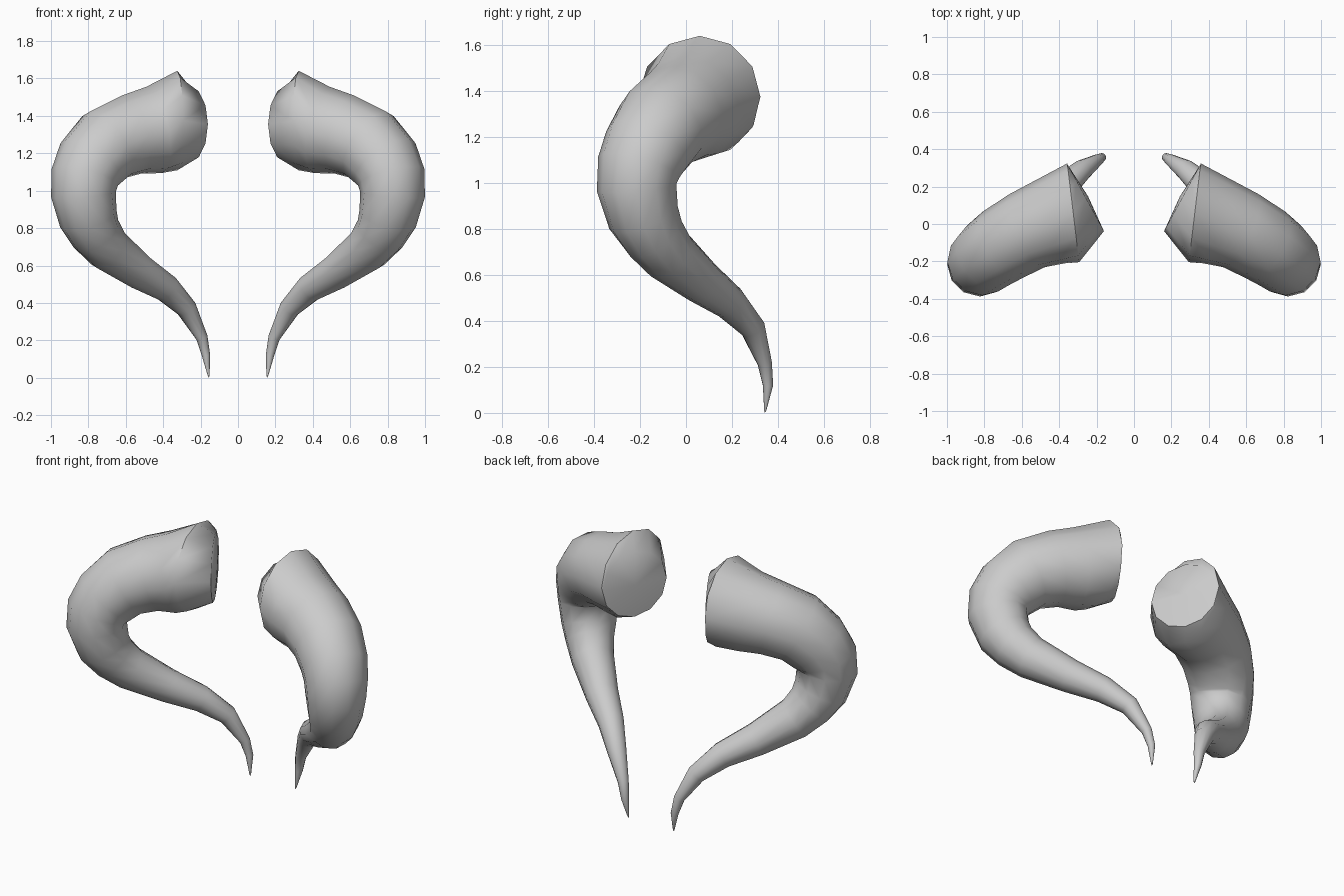
import bpy, bmesh, math
from mathutils import Vector

if "Cube" in bpy.data.objects:
    bpy.data.objects.remove(bpy.data.objects["Cube"])

# Horn centre line: x, y, z, radius (cut root -> flared rim -> bend -> thin tip)
PATH = [
    (0.258, 0.14, 1.355, 0.20),
    (0.325, 0.06, 1.375, 0.262),
    (0.45, 0.01, 1.325, 0.232),
    (0.57, -0.035, 1.30, 0.214),
    (0.70, -0.11, 1.245, 0.204),
    (0.785, -0.17, 1.15, 0.192),
    (0.82, -0.205, 1.07, 0.18),
    (0.826, -0.215, 0.98, 0.171),
    (0.80, -0.185, 0.85, 0.155),
    (0.76, -0.14, 0.77, 0.138),
    (0.695, -0.075, 0.69, 0.122),
    (0.53, 0.07, 0.568, 0.095),
    (0.385, 0.19, 0.48, 0.075),
    (0.275, 0.29, 0.37, 0.055),
    (0.193, 0.343, 0.215, 0.031),
    (0.171, 0.357, 0.12, 0.022),
    (0.157, 0.345, 0.012, 0.005),
]
# The first two rings are turned so the root is cut square to the horn
TURNED = {0: Vector((0.88, -0.48, 0.0)), 1: Vector((1.0, -0.12, 0.0))}
ROOT = Vector((0.245, 0.147, 1.355))
TIP = Vector((0.156, 0.343, 0.0))
SIDES = 12
PLANE_NORMAL = Vector((0.5, 0.85, 0.0))


def build_horn(name, side):
    def place(v):
        return (v.x * side, v.y, v.z)

    bm = bmesh.new()
    pts = [Vector(p[:3]) for p in PATH]
    rings = []
    for i, c in enumerate(pts):
        # Ring perpendicular to the local direction of the horn
        t = TURNED.get(i, pts[min(i + 1, len(pts) - 1)] - pts[max(i - 1, 0)])
        if i == 2:
            t = pts[3] - pts[2]
        t = t.normalized()
        u = (PLANE_NORMAL - t * PLANE_NORMAL.dot(t)).normalized()
        w = t.cross(u)
        r = PATH[i][3] * 1.015
        ring = []
        for k in range(SIDES):
            a = 2 * math.pi * k / SIDES
            ring.append(bm.verts.new(place(c + (u * math.cos(a) + w * math.sin(a)) * r)))
        rings.append(ring)

    # Skin between the rings
    for a, b in zip(rings, rings[1:]):
        for k in range(SIDES):
            n = (k + 1) % SIDES
            bm.faces.new((a[k], a[n], b[n], b[k]))

    # Slightly domed root and pointed tip
    for ring, point in ((rings[0], ROOT), (rings[-1], TIP)):
        v = bm.verts.new(place(point))
        for k in range(SIDES):
            bm.faces.new((ring[k], ring[(k + 1) % SIDES], v))

    bmesh.ops.recalc_face_normals(bm, faces=bm.faces[:])
    mesh = bpy.data.meshes.new(name)
    bm.to_mesh(mesh)
    bm.free()
    obj = bpy.data.objects.new(name, mesh)
    bpy.context.collection.objects.link(obj)
    bpy.ops.object.select_all(action='DESELECT')
    obj.select_set(True)
    bpy.context.view_layer.objects.active = obj
    bpy.ops.object.shade_smooth_by_angle(angle=math.radians(60))


build_horn("right_horn", 1)
build_horn("left_horn", -1)
